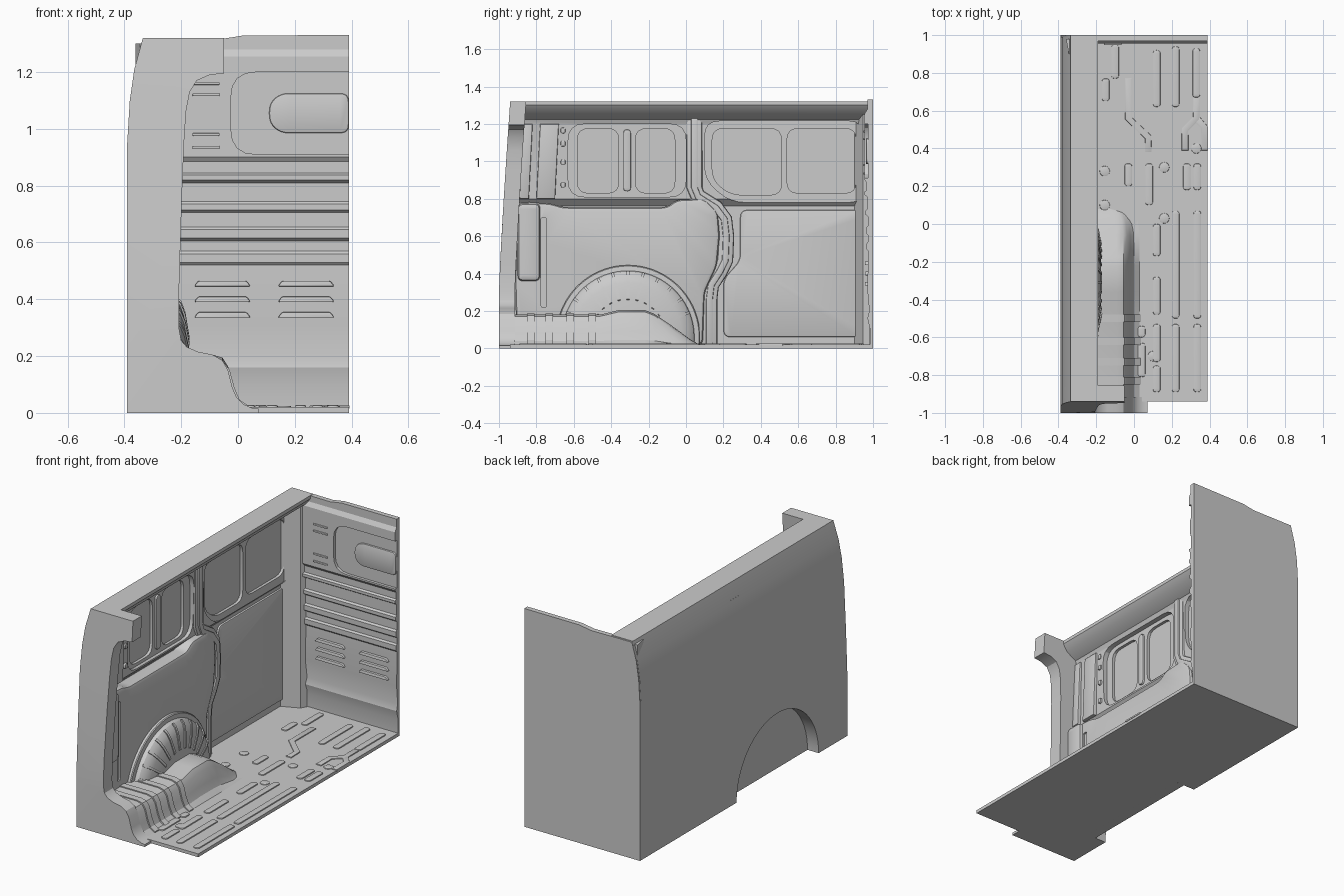
import bpy, bmesh, math
from mathutils import Vector as V

if "Cube" in bpy.data.objects:
    bpy.data.objects.remove(bpy.data.objects["Cube"])


def loft(name, rings, bevel=0.0):
    """Skin closed rings in sequence and cap both ends; optionally bevel the last cap."""
    bm = bmesh.new()
    vs = [[bm.verts.new(p) for p in r] for r in rings]
    n = len(rings[0])
    for a, b in zip(vs, vs[1:]):
        for i in range(n):
            bm.faces.new((a[i], a[(i + 1) % n], b[(i + 1) % n], b[i]))
    bm.faces.new(vs[0])
    top = bm.faces.new(vs[-1])
    bmesh.ops.recalc_face_normals(bm, faces=bm.faces)
    if bevel:
        bmesh.ops.bevel(bm, geom=list(top.edges), offset=bevel, segments=2,
                        profile=0.5, affect='EDGES')
    bmesh.ops.triangulate(bm, faces=[f for f in bm.faces if len(f.verts) > 4])
    me = bpy.data.meshes.new(name)
    bm.to_mesh(me)
    bm.free()
    ob = bpy.data.objects.new(name, me)
    bpy.context.collection.objects.link(ob)
    return ob


def prism(name, pts, axis, a, b, bevel=0.0):
    to3 = {'x': lambda u, v, h: (h, u, v), 'y': lambda u, v, h: (u, h, v),
           'z': lambda u, v, h: (u, v, h)}[axis]
    return loft(name, [[to3(u, v, h) for u, v in pts] for h in (a, b)], bevel)


def rounded(pts, r, n=4):
    out = []
    for i, p in enumerate(pts):
        p, q, s = V(p), V(pts[i - 1]), V(pts[(i + 1) % len(pts)])
        a = p + (q - p).normalized() * min(r, (q - p).length * .49)
        b = p + (s - p).normalized() * min(r, (s - p).length * .49)
        for k in range(n + 1):
            t = k / n
            out.append(tuple(a * (1 - t) ** 2 + p * 2 * t * (1 - t) + b * t * t))
    return out


def rect(u0, u1, v0, v1, r):
    return rounded([(u0, v0), (u1, v0), (u1, v1), (u0, v1)], r)


def ribbon(path, w):
    P = [V(p) for p in path]
    left, right = [], []
    for i, p in enumerate(P):
        d = (P[min(i + 1, len(P) - 1)] - P[max(i - 1, 0)]).normalized()
        nrm = V((-d.y, d.x)) * w / 2
        left.append(tuple(p + nrm))
        right.append(tuple(p - nrm))
    return left + right[::-1]


def cut(target, cutter):
    m = target.modifiers.new("cut", 'BOOLEAN')
    m.operation, m.solver, m.object = 'DIFFERENCE', 'EXACT', cutter
    bpy.context.view_layer.objects.active = target
    bpy.ops.object.modifier_apply(modifier=m.name)
    bpy.data.objects.remove(cutter)


OUTER = [(-.39, 0), (-.39, .3), (-.39, .65), (-.39, .95), (-.381, 1.1), (-.365, 1.21), (-.335, 1.32)]


def back(z):
    return -1 + .06 * max(0, (z - .3) / 1.02) ** 1.2


def outer_x(z):
    for (x0, z0), (x1, z1) in zip(OUTER, OUTER[1:]):
        if z <= z1:
            return x0 + (x1 - x0) * (z - z0) / (z1 - z0)
    return OUTER[-1][0]


def wheel_cut(target):
    arc = [(-.325 + .395 * math.cos(t * math.pi / 32), .395 * math.sin(t * math.pi / 32)) for t in range(33)]
    cut(target, prism("wheel_cutter", [(.07, -.1)] + arc + [(-.72, -.1)], 'x', -.5, -.315))


# Side shell with roof rail
sec = OUTER + [(-.19, 1.32), (-.19, 1.3), (-.22, 1.26), (-.285, 1.225), (-.295, 1.2), (-.305, .8),
               (-.345, .76), (-.345, .3), (-.345, 0)]
shell = loft("side_shell", [[(x, back(z) + .085, z) for x, z in sec], [(x, .99, z) for x, z in sec]])
wheel_cut(shell)

# Window recesses with sunken panels
cut(shell, prism("c", rect(-.63, .0, .81, 1.2, .09), 'x', -.325, -.1))
cut(shell, prism("c", rounded([(.1, .9), (.24, .78), (.95, .78), (.95, 1.215), (.1, 1.215)], .08), 'x', -.325, -.1))
for y0, y1 in ((-.58, -.36), (-.27, -.06), (.54, .91)):
    cut(shell, prism("c", rect(y0, y1, .83, 1.175, .06), 'x', -.342, -.1))
cut(shell, prism("c", rounded([(.14, .9), (.24, .82), (.51, .82), (.51, 1.175), (.14, 1.175)], .06), 'x', -.342, -.1))
prism("window_bar", rect(-.335, -.295, .84, 1.17, .02), 'x', -.33, -.313, .005)
for k, (y, w) in enumerate(((-.845, .05), (-.73, .1))):
    prism("rear_upper_strip", [(y - w / 2 - .02, .8), (y + w / 2 - .02, .8), (y + w / 2, 1.2), (y - w / 2, 1.2)],
          'x', -.33, -.283, .006)
for z in (.86, .98, 1.08, 1.15):
    prism("upper_tab", rect(-.67, -.645, z, z + .03, .01), 'x', -.31, -.29, .003)

# Lower rear trim panel, front panel and the kinked pillar between them
panel = prism("rear_lower_panel", rounded(
    [(-.905, .02), (-.915, .37), (-.9, .785), (-.72, .775), (-.66, .755), (-.1, .755), (-.05, .795), (.1, .8),
     (.17, .73), (.18, .6), (.165, .44), (.1, .3), (.09, .02)], .03), 'x', -.36, -.27, .02)
cut(panel, prism("c", rect(-.775, -.745, .22, .7, .012), 'x', -.28, -.2))
wheel_cut(panel)
prism("rear_corner_bulge", rect(-.9, -.78, .36, .775, .03), 'x', -.3, -.25, .02)
kink = [(.045, 1.23), (.045, .86), (.065, .81), (.16, .75), (.205, .69), (.215, .6), (.21, .47), (.18, .41),
        (.135, .34), (.125, .26), (.125, .02)]
prism("middle_pillar", ribbon(kink, .085), 'x', -.36, -.288, .012)
prism("middle_pillar_rib", ribbon(kink, .035), 'x', -.36, -.278, .006)
prism("front_lower_panel", rounded([(.2, .06), (.2, .37), (.29, .47), (.29, .74), (.95, .74), (.95, .06)], .04),
      'x', -.36, -.333, .008)
prism("front_corner_post", [(-.36, .98), (-.345, .9), (-.24, .945), (-.22, .98)], 'z', .0, 1.3)

# Rear pillar frame: outer edge, top bracket, and foot sweeping into the sill
inner = [(-.05, 1.32), (-.05, 1.195), (-.1, 1.19), (-.145, 1.17), (-.17, 1.13), (-.183, 1.06), (-.19, .95),
         (-.198, .75), (-.207, .45), (-.208, .3), (-.2, .255), (-.18, .232), (-.14, .215), (-.09, .205),
         (-.055, .185), (-.035, .15), (-.02, .09), (-.005, .055), (.02, .03), (.05, .017), (.072, .015), (.072, 0)]
frame = OUTER + inner
loft("rear_pillar", [[(x, back(z) + d, z) for x, z in frame] for d in (0, .085)])

# Floor with pressed beads
floor = prism("floor", [(-.385, -.94), (.39, -.94), (.39, .99), (-.385, .99)], 'z', 0, .02)
wheel_cut(floor)
beads = [(.12, .77, .3), (.22, .78, .32), (.33, .8, .26), (-.15, .71, .12), (-.1, .86, .18), (-.03, .26, .12),
         (.08, .21, .22), (.28, .25, .14), (.335, .25, .14), (.22, -.215, .57), (.335, -.215, .57), (.12, -.085, .17),
         (.12, -.38, .2), (.22, -.71, .36), (.335, -.71, .36), (.12, -.63, .2), (.12, -.82, .14), (.04, -.72, .18),
         (.04, -.57, .06)]
for x, y, l in beads:
    prism("floor_bead", rect(x - .02, x + .02, y - l / 2, y + l / 2, .018), 'z', .015, .027, .004)
for path in ([(-.03, .77), (-.03, .56), (.075, .46), (.075, .38)], [(.33, .67), (.33, .56), (.27, .5), (.27, .39)],
             [(.33, .56), (.375, .51), (.375, .39)]):
    prism("floor_branch_bead", ribbon(path, .036), 'z', .015, .026, .003)
for x, y in ((-.155, .28), (.16, .3), (.16, .03), (.33, .4), (.1, -.7), (-.155, .1)):
    prism("floor_boss", [(x + .027 * math.cos(a * math.pi / 10), y + .027 * math.sin(a * math.pi / 10))
                         for a in range(20)], 'z', .015, .025, .003)


# Raised step beside the wheel housing, with straps
def step_ring(y, h, xe, o=0.0):
    p = [(-.3, 0), (-.3, h), (xe - .06, h), (xe - .025, h * .95), (xe - .005, h * .8), (xe + .012, h * .45),
         (xe + .03, h * .22), (xe + .06, .02), (xe + .06, 0)]
    return [(x + o, y, z + o) for x, z in p]


loft("wheel_step", [step_ring(*s) for s in (
    (-.93, .18, -.03), (-.46, .18, -.03), (-.36, .205, -.03), (-.22, .205, -.03), (-.17, .185, -.03), (-.06, .11, -.032),
    (.02, .05, -.04), (.06, .027, -.06), (.08, .021, -.1))])
for y in (-.83, -.73, -.62, -.5):
    loft("step_strap", [step_ring(y + d, .18, -.03, .006) for d in (-.02, .02)])

# Domed wheel housing with flange and radial ribs
dome = [(-.3, .385), (-.255, .385), (-.25, .38), (-.247, .355), (-.225, .35), (-.205, .33), (-.19, .29),
        (-.175, .2), (-.17, .05)]


def polar(x, r, a):
    return (x, -.31 + r * math.cos(a), .06 + r * math.sin(a))


loft("wheel_housing", [[polar(x, r, math.radians(-9 + 198 * k / 40)) for k in range(41)] for x, r in dome])
for k in range(11):
    a = math.radians(22 + k * 13.6)
    rings = []
    for x, r in dome[4:8]:
        w = .007 / r
        rings.append([polar(x + dx, r + dx, a + da) for dx, da in ((-.01, -w), (.005, -w), (.005, w), (-.01, w))])
    loft("housing_rib", rings)

# Bulkhead with horizontal corrugations, following the outer contour at its side
prof = [(1, 0), (1, .3), (1, .65), (1, .95), (1, 1.1), (1, 1.21), (1, 1.33), (.97, 1.33), (.97, 1.28), (.955, 1.255),
        (.955, .9), (.966, .885), (.966, .845), (.955, .837), (.955, .82), (.97, .81), (.97, .745), (.96, .735),
        (.96, .715), (.972, .705), (.972, .655), (.962, .645), (.962, .615), (.974, .605), (.974, .57),
        (.965, .56), (.965, .53), (.974, .52), (.97, .31), (.98, .2), (.97, .16), (.985, .1), (.985, 0)]
rings = []
for x, top in ((None, 1.318), (-.06, 1.316), (.02, 1.329), (.39, 1.33)):
    rings.append([(outer_x(min(z, 1.32)) if x is None else x, y, min(z, top)) for y, z in prof])
bulk = loft("bulkhead", rings)
cut(bulk, prism("c", rect(-.025, .5, .91, 1.2, .09), 'y', .8, .972))
prism("bulkhead_island", rounded([(.11, 1.02), (.15, .985), (.39, .985), (.39, 1.125), (.15, 1.125), (.11, 1.09)], .03),
      'y', .98, .962, .006)
for z in (.455, .4, .345):
    for x in (-.155, .14):
        prism("bulkhead_louvre", rounded([(x, z - .01), (x + .2, z - .01), (x + .185, z + .01), (x + .015, z + .01)], .008),
              'y', .98, .957, .004)
for z in (1.16, 1.12, .98, .935):
    prism("bulkhead_tab", rect(-.16, -.065, z - .005, z + .005, .004), 'y', .97, .948, .002)

# Smooth shading with sharp edges kept
for ob in bpy.context.scene.objects:
    ob.select_set(True)
bpy.context.view_layer.objects.active = shell
bpy.ops.object.shade_smooth_by_angle(angle=math.radians(28))
